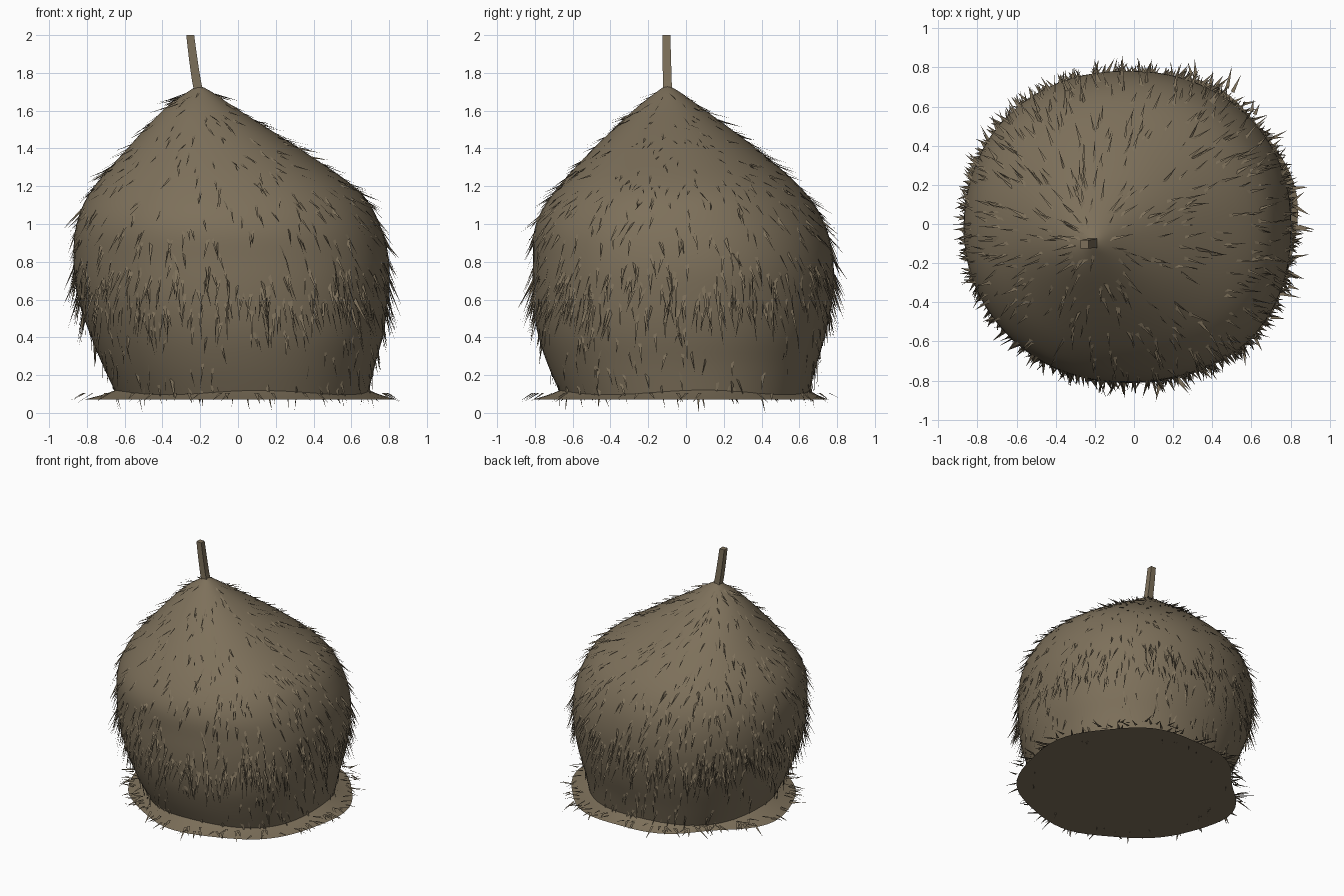
import bpy, bmesh, math, random
from mathutils import Vector

if "Cube" in bpy.data.objects:
    bpy.data.objects.remove(bpy.data.objects["Cube"])

random.seed(4)
mat = bpy.data.materials.new("olive brown")
mat.diffuse_color = (0.205, 0.162, 0.103, 1)
mat.use_nodes = True
mat.node_tree.nodes["Principled BSDF"].inputs["Base Color"].default_value = mat.diffuse_color
NSEG = 72

# body extents by height: z, x left, x right, y front, y back
ROWS = [(0.08, -.635, .685, -.655, .645), (0.25, -.715, .725, -.73, .69), (0.42, -.785, .77, -.785, .74),
        (0.60, -.845, .795, -.81, .775), (0.80, -.87, .80, -.81, .78), (1.0, -.855, .75, -.795, .735),
        (1.18, -.775, .635, -.69, .62), (1.39, -.595, .34, -.50, .385), (1.60, -.40, .01, -.28, .105),
        (1.70, -.265, -.14, -.155, -.035), (1.735, -.212, -.208, -.102, -.098)]


def row(t):
    """Smooth interpolation between the rows, t from 0 to len - 1"""
    i = min(int(t), len(ROWS) - 2)
    f = t - i
    p = [ROWS[max(0, min(len(ROWS) - 1, i + k))] for k in (-1, 0, 1, 2)]
    return [0.5 * (2 * b + (c - a) * f + (2 * a - 5 * b + 4 * c - d) * f * f
                   + (3 * b - a - 3 * c + d) * f ** 3) for a, b, c, d in zip(*p)]


def surf(t, th):
    z, l, r, f, b = row(t)
    c, s = math.cos(th), math.sin(th)
    n = 2.14 - 0.05 * math.sin(2 * th) + 0.07 * c
    k = (abs(c) ** n + abs(s) ** n) ** (-1 / n)
    return Vector(((l + r) / 2 + (r - l) / 2 * c * k, (f + b) / 2 + (b - f) / 2 * s * k, z))


def finish(bm, name, smooth=True):
    me = bpy.data.meshes.new(name)
    bm.to_mesh(me)
    bm.free()
    me.materials.append(mat)
    for p in me.polygons:
        p.use_smooth = smooth and len(p.vertices) <= 4
    ob = bpy.data.objects.new(name, me)
    bpy.context.collection.objects.link(ob)


def loft(name, rings, cap0, cap1, smooth=True):
    bm = bmesh.new()
    vs = [[bm.verts.new(p) for p in r] for r in rings]
    n = len(vs[0])
    for a, b in zip(vs, vs[1:]):
        for i in range(n):
            j = (i + 1) % n
            bm.faces.new((a[i], a[j], b[j], b[i]))
    for cap, r in ((cap0, vs[0][::-1]), (cap1, vs[-1])):
        if cap:
            bm.faces.new(r)
    finish(bm, name, smooth)


ANG = [2 * math.pi * i / NSEG for i in range(NSEG)]

# leaning, peaked body
STEPS = 50
loft("body", [[surf((len(ROWS) - 1) * k / STEPS, a) for a in ANG] for k in range(STEPS + 1)], True, True)

# wavy skirt on the ground, radii at every 45 degrees
SK = [.835, .82, .765, .71, .815, .765, .80, .83]


def skirt_r(th):
    u = (th / (math.pi / 4)) % 8
    i = int(u)
    f = u - i
    f = f * f * (3 - 2 * f)
    return SK[i] * (1 - f) + SK[(i + 1) % 8] * f + 0.012 * math.sin(7 * th)


outer = [Vector((skirt_r(a) * math.cos(a), skirt_r(a) * math.sin(a), 0.07)) for a in ANG]
inner = []
for a in ANG:
    p = surf(0.15, a)
    inner.append(Vector((p.x * .99, p.y * .99, 0.112 + 0.014 * math.sin(4 * a + 1))))
mid = [o.lerp(i, 0.6) + Vector((0, 0, -0.004)) for o, i in zip(outer, inner)]
loft("skirt", [outer, mid, inner], True, False)

# bent square stem
rings = []
for k in range(6):
    f = k / 5
    c = Vector((-.208 - .045 * f ** 0.8, -.098 - .006 * f, 1.70 + .30 * f))
    h = 0.024 - 0.003 * f
    rings.append([c + Vector((x * h, y * h, 0)) for x, y in ((-1, -1), (1, -1), (1, 1), (-1, 1))])
loft("stem", rings, True, True, False)


# hairs: flat pointed blades facing outward
def blade(bm, base, d, n, length, w):
    s = n.cross(d).normalized()
    bm.faces.new([bm.verts.new(p) for p in (base + s * w, base - s * w, base + d * length)])


def t_at(z):
    for i in range(len(ROWS) - 1):
        if z <= ROWS[i + 1][0]:
            return i + (z - ROWS[i][0]) / (ROWS[i + 1][0] - ROWS[i][0])
    return len(ROWS) - 1.01


# bands: name, count, low, high, lift, shortest, longest
BANDS = [("lower_hair", 170, .13, .50, .38, .08, .14), ("belt_hair", 560, .52, .78, .45, .10, .19),
         ("side_hair", 200, .78, 1.05, .45, .09, .15), ("upper_hair", 420, 1.05, 1.70, .38, .07, .14)]
for name, count, z0, z1, lift, l0, l1 in BANDS:
    bm = bmesh.new()
    made = 0
    while made < count:
        t, th = t_at(random.uniform(z0, z1)), random.uniform(0, 2 * math.pi)
        p = surf(t, th)
        e = 0.02
        if name == "upper_hair" and random.random() > 0.2 + math.hypot(p.x + .2, p.y + .1):
            continue
        down = (surf(t - e, th) - surf(t + e, th)).normalized()
        side = (surf(t, th + e) - surf(t, th - e)).normalized()
        n = side.cross(-down).normalized()
        d = (down + n * lift * random.uniform(.4, 1.3) + side * random.uniform(-.3, .3)).normalized()
        roll = n + side * random.uniform(-.6, .6)
        blade(bm, p - n * 0.003, d, roll, random.uniform(l0, l1), random.uniform(.006, .011))
        made += 1
    finish(bm, name, False)

# hairs lying around the skirt, some drooping
bm = bmesh.new()
for i in range(170):
    a = random.uniform(0, 2 * math.pi)
    r = skirt_r(a) * random.uniform(.90, 1.03)
    c = Vector((math.cos(a), math.sin(a), 0))
    s = Vector((-c.y, c.x, 0))
    drop = random.choice((0, 0, 0, -.6))
    d = (c + s * random.uniform(-.8, .8) + Vector((0, 0, drop))).normalized()
    blade(bm, c * r + Vector((0, 0, .105)), d, Vector((0, 0, 1)), random.uniform(.06, .12), .010)
finish(bm, "skirt_hair", False)
